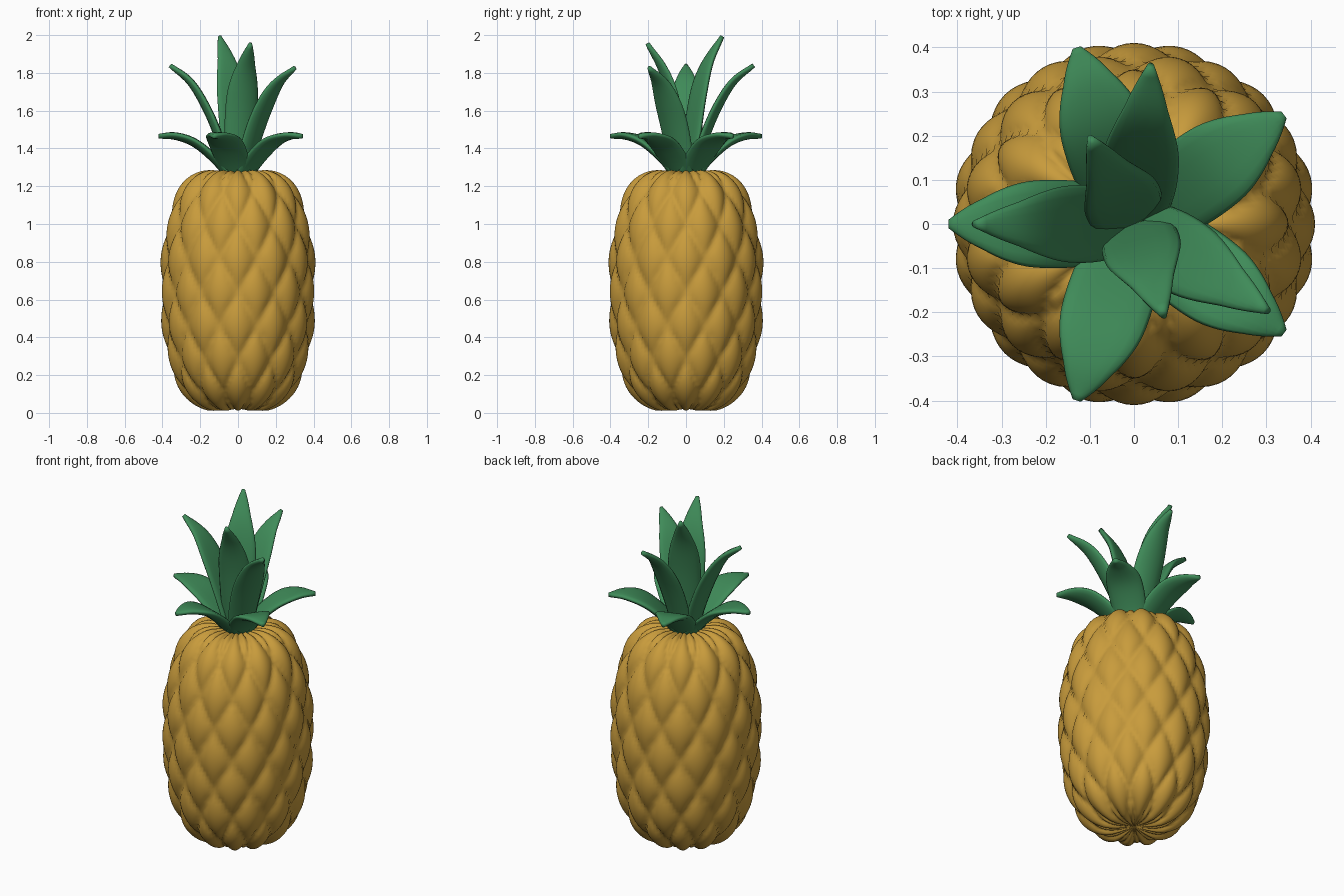
import bpy, bmesh, math
from mathutils import Vector

if "Cube" in bpy.data.objects:
    bpy.data.objects.remove(bpy.data.objects["Cube"])


def material(name, color):
    m = bpy.data.materials.new(name)
    m.diffuse_color = (*color, 1)
    m.use_nodes = True
    m.node_tree.nodes["Principled BSDF"].inputs["Base Color"].default_value = m.diffuse_color
    return m


gold = material("golden skin", (0.58, 0.33, 0.045))
green = material("leaf green", (0.05, 0.26, 0.10))


def spline(pts, t):
    """Catmull-Rom point at t in 0..1 along a list of vectors."""
    p = [2 * pts[0] - pts[1]] + pts + [2 * pts[-1] - pts[-2]]
    s = t * (len(pts) - 1)
    i = min(int(s), len(pts) - 2)
    f = s - i
    a, b, c, d = p[i:i + 4]
    return 0.5 * (2 * b + (c - a) * f + (2 * a - 5 * b + 4 * c - d) * f * f
                  + (3 * b - a - 3 * c + d) * f ** 3)


def skin(name, rings, mat):
    """Join rings of points into a closed smooth mesh."""
    bm = bmesh.new()
    vr = [[bm.verts.new(p) for p in ring] for ring in rings]
    n = len(vr[0])
    for r0, r1 in zip(vr, vr[1:]):
        for j in range(n):
            bm.faces.new((r0[j], r0[(j + 1) % n], r1[(j + 1) % n], r1[j]))
    bm.faces.new(vr[0][::-1])
    bm.faces.new(vr[-1])
    bmesh.ops.recalc_face_normals(bm, faces=bm.faces)
    for f in bm.faces:
        f.smooth = True
    me = bpy.data.meshes.new(name)
    bm.to_mesh(me)
    bm.free()
    me.materials.append(mat)
    ob = bpy.data.objects.new(name, me)
    bpy.context.collection.objects.link(ob)
    return ob


# Fruit body: lathe profile pushed out in a diamond lattice of scales
profile = [Vector(p) for p in [
    (0.01, 0.03), (0.13, 0.035), (0.22, 0.075), (0.295, 0.16), (0.34, 0.28),
    (0.37, 0.45), (0.38, 0.64), (0.375, 0.82), (0.352, 0.98), (0.315, 1.11),
    (0.265, 1.2), (0.2, 1.25), (0.12, 1.262), (0.01, 1.262)]]
ROWS, AROUND, SCALE_ROWS = 110, 144, 3.5
rings = []
for i in range(ROWS + 1):
    t = i / ROWS
    p = spline(profile, t)
    d = spline(profile, min(t + .005, 1)) - spline(profile, max(t - .005, 0))
    nrm = Vector((d.y, -d.x)).normalized()
    fade = min(1, p.x / 0.15)
    ring = []
    for j in range(AROUND):
        th = math.tau * j / AROUND
        k = math.pi * SCALE_ROWS * (p.y - 0.64) / 1.25
        bump = math.sqrt(abs(math.sin(6 * th + k) * math.sin(6 * th - k)))
        q = p + nrm * 0.034 * bump * fade
        ring.append((q.x * math.cos(th), q.x * math.sin(th), q.y))
    rings.append(ring)
skin("fruit_body", rings, gold)


# Crown leaves: flattened, slightly cupped blades swept along an arc
def leaf(name, angle, path, width, cup):
    pts = [Vector(p) for p in path]
    out = Vector((math.cos(angle), math.sin(angle), 0))
    side = Vector((-math.sin(angle), math.cos(angle), 0))
    rings = []
    for i in range(25):
        t = i / 24
        p = spline(pts, t)
        d = (spline(pts, min(t + .01, 1)) - spline(pts, max(t - .01, 0))).normalized()
        up = -d.y * out + Vector((0, 0, d.x))
        w = width * (0.8 + 0.2 * math.sin(math.pi * min(1, t / 0.8)))
        if t > 0.5:
            w *= 1 - 0.88 * ((t - 0.5) / 0.5) ** 2
        h = 0.024 * (1 - 0.5 * t ** 4)
        c = out * p.x + Vector((0, 0, p.y))
        ring = []
        for j in range(16):
            a = math.tau * j / 16
            s = math.cos(a)
            ring.append(c + side * w * s
                        + up * (h * math.sin(a) + cup * s * s * w / width))
        rings.append(ring)
    skin(name, rings, green)


low = [(0.03, 1.24), (0.13, 1.35), (0.23, 1.43), (0.33, 1.465), (0.42, 1.465)]
mid = [(0.03, 1.24), (0.09, 1.43), (0.16, 1.6), (0.25, 1.75), (0.36, 1.84)]
high = [(0.02, 1.24), (0.045, 1.45), (0.08, 1.67), (0.13, 1.84), (0.215, 1.985)]

for n in range(5):
    leaf(f"low_leaf_{n + 1}", math.radians(36 + 72 * n), low, 0.1, 0.012)
for n, (a, s) in enumerate([(180, 1), (327, 0.98), (84, 1)]):
    leaf(f"middle_leaf_{n + 1}", math.radians(a),
         [(r, 1.24 + (z - 1.24) * s) for r, z in mid], 0.088, 0.012)
for n, (a, s) in enumerate([(117, 1.01), (288, 0.96)]):
    leaf(f"top_leaf_{n + 1}", math.radians(a),
         [(r, 1.24 + (z - 1.24) * s) for r, z in high], 0.09, 0.012)
